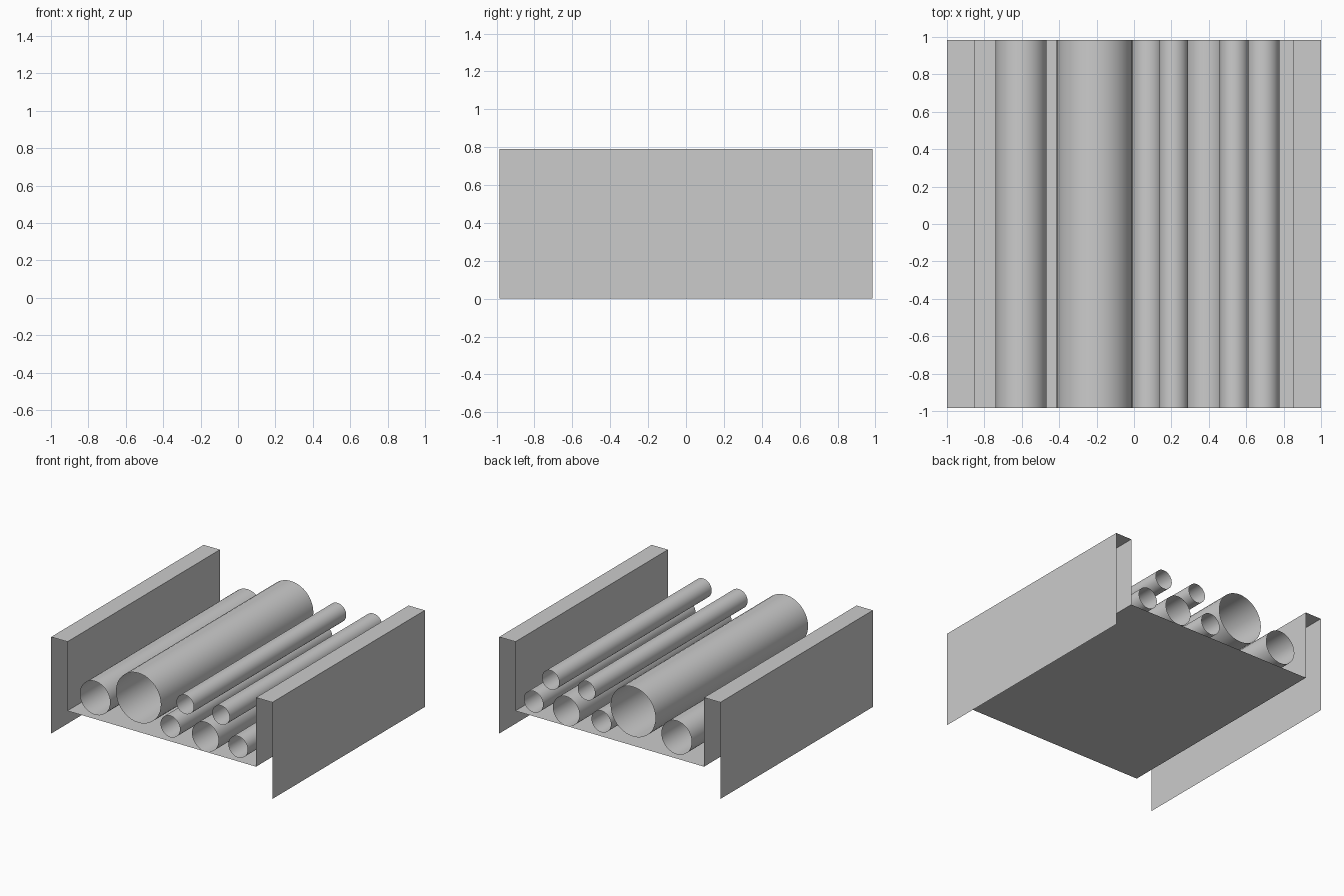
import bpy, math

if "Cube" in bpy.data.objects:
    bpy.data.objects.remove(bpy.data.objects["Cube"])

HALF = 0.985          # half length along y
FLOOR_Z, TOP_Z = 0.225, 0.79


def extrude_profile(name, pts, closed=False, smooth=False):
    """Sweep an (x, z) profile along y as an open-ended sheet."""
    n = len(pts)
    verts = [(x, y, z) for y in (-HALF, HALF) for x, z in pts]
    faces = [(i, n + i, n + (i + 1) % n, (i + 1) % n)
             for i in range(n if closed else n - 1)]
    mesh = bpy.data.meshes.new(name)
    mesh.from_pydata(verts, [], faces)
    for p in mesh.polygons:
        p.use_smooth = smooth
    obj = bpy.data.objects.new(name, mesh)
    bpy.context.collection.objects.link(obj)
    return obj


def tube(name, x, z, r, sides=40):
    ring = [(x + r * math.cos(-2 * math.pi * i / sides),
             z + r * math.sin(-2 * math.pi * i / sides)) for i in range(sides)]
    extrude_profile(name, ring[::-1], closed=True, smooth=True)


# Trough: outer skirt, wall top, inner wall, floor and the mirrored wall
half_profile = [(-1, 0), (-1, TOP_Z), (-0.853, TOP_Z), (-0.853, FLOOR_Z)]
extrude_profile("trough", half_profile + [(-x, z) for x, z in reversed(half_profile)])

# Open-ended pipes lying in the trough: x, z, radius
pipes = {
    "medium_pipe_left": (-0.604, 0.397, 0.137),
    "large_pipe": (-0.211, 0.503, 0.203),
    "small_pipe_inner": (0.077, 0.346, 0.088),
    "upper_pipe_inner": (0.211, 0.562, 0.078),
    "medium_pipe_right": (0.394, 0.346, 0.12),
    "upper_pipe_outer": (0.535, 0.562, 0.078),
    "small_pipe_outer": (0.690, 0.343, 0.087),
}
for name, (x, z, r) in pipes.items():
    tube(name, x, z, r)
